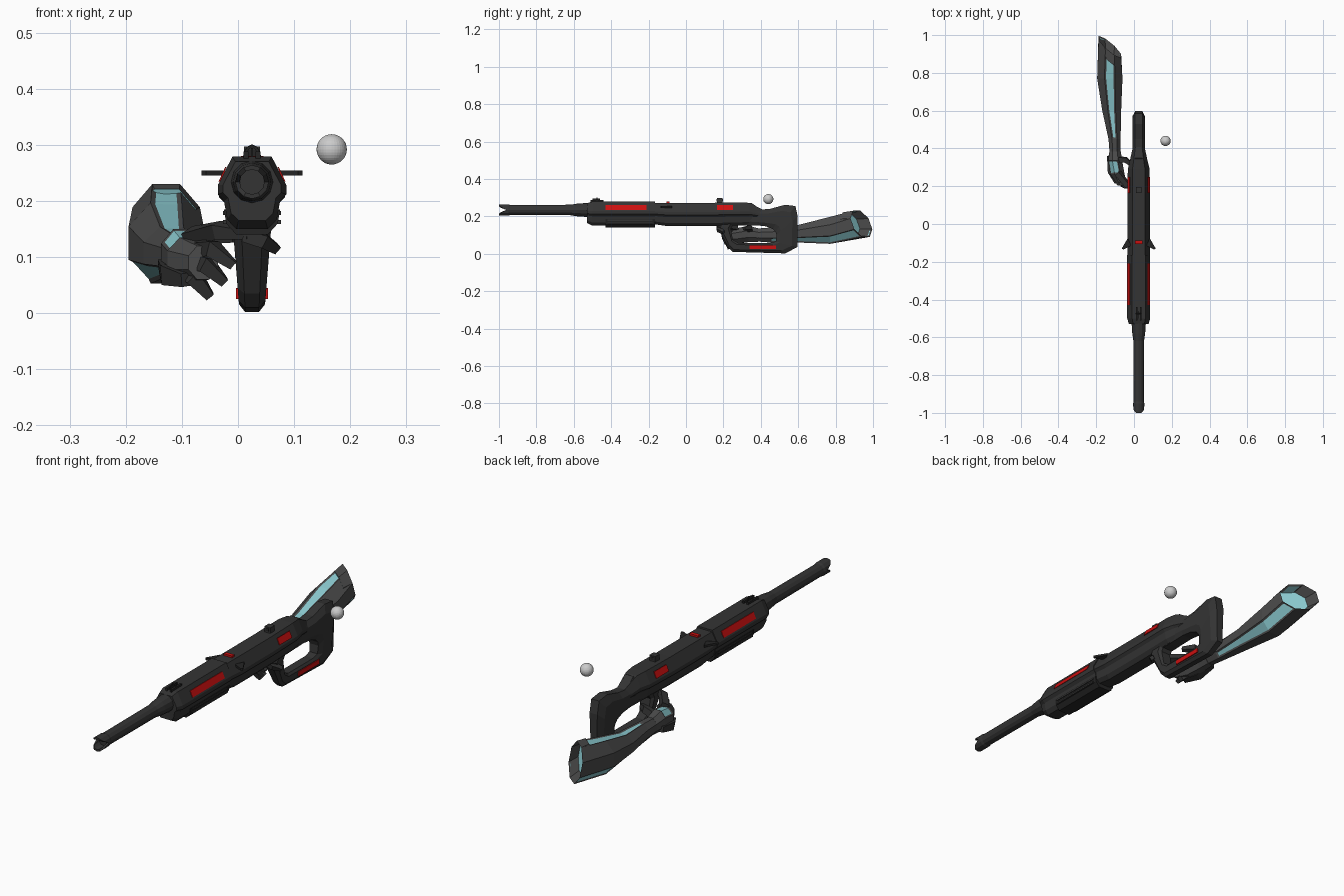
import bpy, bmesh, math
from mathutils import Vector

if "Cube" in bpy.data.objects:
    bpy.data.objects.remove(bpy.data.objects["Cube"])

CX = 0.025  # centre line of the rifle


def material(name, col):
    m = bpy.data.materials.new(name)
    m.diffuse_color = (*col, 1)
    m.use_nodes = True
    m.node_tree.nodes["Principled BSDF"].inputs["Base Color"].default_value = m.diffuse_color
    return m


GUN = material("gunmetal black", (0.034, 0.034, 0.034))
DARK = material("deep black", (0.018, 0.018, 0.018))
ARM = material("armour grey", (0.07, 0.07, 0.07))
CYAN = material("pale cyan", (0.27, 0.62, 0.66))
RED = material("signal red", (0.6, 0.005, 0.005))
BALL = material("light grey", (0.6, 0.6, 0.6))


def loft(name, rings, mat, cyclic=False):
    """Skin a list of equal-length point rings; side faces come first, caps last."""
    bm = bmesh.new()
    vs = [[bm.verts.new(p) for p in r] for r in rings]
    n = len(rings[0])
    for i in range(len(vs) - (0 if cyclic else 1)):
        a, b = vs[i], vs[(i + 1) % len(vs)]
        for k in range(n):
            bm.faces.new((a[k], a[(k + 1) % n], b[(k + 1) % n], b[k]))
    if not cyclic:
        bm.faces.new(vs[0])
        bm.faces.new(vs[-1])
    bmesh.ops.recalc_face_normals(bm, faces=bm.faces)
    me = bpy.data.meshes.new(name)
    bm.to_mesh(me)
    bm.free()
    ob = bpy.data.objects.new(name, me)
    bpy.context.collection.objects.link(ob)
    me.materials.append(mat)
    return ob


def inset_panels(ob, indices, mat, thick, depth, push=0):
    """Inset the chosen faces as one region and recolour them."""
    if mat.name not in ob.data.materials:
        ob.data.materials.append(mat)
    bm = bmesh.new()
    bm.from_mesh(ob.data)
    bm.faces.ensure_lookup_table()
    fs = [bm.faces[i] for i in indices]
    bmesh.ops.inset_region(bm, faces=fs, thickness=thick, depth=depth, use_even_offset=True)
    for f in fs:
        f.material_index = 1
    bmesh.ops.translate(bm, verts=list({v for f in fs for v in f.verts}), vec=(0, push, 0))
    bm.to_mesh(ob.data)
    bm.free()


def prism(name, pts, y0, y1, mat):
    """Extrude an (x, z) profile along y; x is relative to the rifle centre."""
    return loft(name, [[(CX + x, y, z) for x, z in pts] for y in (y0, y1)], mat)


def box(name, x0, x1, y0, y1, z0, z1, mat):
    return prism(name, [(x0, z0), (x1, z0), (x1, z1), (x0, z1)], y0, y1, mat)


def bar(name, pts, radii, mat):
    """Square tapered bar along a path."""
    pts = [Vector(p) for p in pts]
    rings = []
    for i, p in enumerate(pts):
        d = (pts[min(i + 1, len(pts) - 1)] - pts[max(i - 1, 0)]).normalized()
        u = d.cross(Vector((0, 1, 0.2))).normalized()
        w = d.cross(u)
        rings.append([p + radii[i] * (a * u + b * w) for a, b in ((1, 1), (-1, 1), (-1, -1), (1, -1))])
    return loft(name, rings, mat)


# --- rifle housing ---
HALF = [(0.035, 0.28), (0.061, 0.225), (0.061, 0.207), (0.05, 0.194), (0.044, 0.158), (0.028, 0.14)]


def housing(y, sx, zlo, zhi):
    prof = HALF + [(-x, z) for x, z in reversed(HALF)]
    return [(CX + x * sx, y, zlo + (z - 0.14) / 0.14 * (zhi - zlo)) for x, z in prof]


loft("front_housing", [housing(-0.53, 0.85, 0.165, 0.27), housing(-0.50, 1, 0.15, 0.279),
                       housing(-0.165, 1, 0.15, 0.279)], GUN)
loft("receiver", [housing(-0.17, 0.96, 0.158, 0.272), housing(-0.10, 0.97, 0.148, 0.272),
                  housing(0.12, 0.97, 0.148, 0.272), housing(0.29, 0.95, 0.152, 0.275),
                  housing(0.34, 0.75, 0.155, 0.272), housing(0.41, 0.5, 0.165, 0.236)], GUN)
prism("foregrip", [(0.05, 0.185), (0.046, 0.16), (0.028, 0.14), (-0.028, 0.14), (-0.046, 0.16), (-0.05, 0.185)],
      -0.43, -0.165, DARK)
for s, side in ((1, "right"), (-1, "left")):
    for j, z in enumerate((0.162, 0.178)):
        box(f"{side}_foregrip_rib_{j}", s * 0.04, s * 0.052, -0.42, -0.18, z - 0.003, z + 0.004, GUN)
    # red plates on the slanted upper sides and along the lower stock
    plate = [(s * 0.0455, 0.261), (s * 0.0475, 0.261), (s * 0.0595, 0.235), (s * 0.0555, 0.235)]
    prism(f"{side}_front_red_plate", plate, -0.43, -0.21, RED)
    prism(f"{side}_rear_red_plate", plate, 0.165, 0.25, RED)
    # swept side fins
    fin = [(0.04, -0.115), (0.058, -0.075), (0.09, -0.13), (0.082, -0.135)]
    loft(f"{side}_fin", [[(CX + s * x, y, z) for x, y in fin] for z in (0.245, 0.254)], DARK)
    box(f"{side}_stock_red_plate", s * 0.024, s * 0.0285, 0.34, 0.48, 0.025, 0.045, RED)
box("top_red_plate", -0.02, 0.02, -0.105, -0.088, 0.268, 0.28, RED)

# --- barrel with a notched muzzle ---
N = 12
stations = [(-0.955, 0.022), (-1.0, 0.022), (-1.0, 0.03), (-0.95, 0.03), (-0.94, 0.027), (-0.62, 0.028),
            (-0.58, 0.034), (-0.52, 0.038)]
rings = []
for y, r in stations:
    ring = []
    for k in range(N):
        a = math.tau * k / N
        notch = 0.04 * max(0, 1 - abs(math.sin(a)) * 1.4) if y < -0.99 else 0
        ring.append((CX + r * math.cos(a), y + notch, 0.234 + r * math.sin(a)))
    rings.append(ring)
loft("barrel", rings, GUN)

# --- sights ---
for s in (-1, 1):
    box("front_sight_ear", s * 0.006, s * 0.015, -0.51, -0.44, 0.27, 0.288, DARK)
arch = [(CX + 0.014 * math.cos(math.pi * k / 6), -0.475, 0.275 + 0.023 * math.sin(math.pi * k / 6)) for k in range(7)]
bar("front_sight_arch", arch, [0.0025] * 7, DARK)
box("front_sight_blade", -0.002, 0.002, -0.5, -0.46, 0.275, 0.294, DARK)
box("rear_sight", -0.014, 0.014, 0.165, 0.195, 0.265, 0.297, GUN)
box("rear_sight_window", -0.007, 0.007, 0.163, 0.197, 0.28, 0.292, DARK)

# --- thumbhole stock: outer and inner outline points (y, z), skinned as a closed loop ---
pairs = [((0.35, 0.272), (0.29, 0.150)), ((0.40, 0.236), (0.38, 0.152)), ((0.45, 0.240), (0.43, 0.146)),
         ((0.53, 0.262), (0.465, 0.132)), ((0.585, 0.255), (0.478, 0.118)), ((0.597, 0.20), (0.484, 0.100)),
         ((0.595, 0.035), (0.480, 0.066)), ((0.53, 0.002), (0.45, 0.058)), ((0.25, 0.010), (0.28, 0.058)),
         ((0.225, 0.035), (0.25, 0.075)), ((0.165, 0.145), (0.24, 0.135)), ((0.20, 0.200), (0.25, 0.150))]
rings = []
for o, i in pairs:
    o, i = Vector(o), Vector(i)
    sec = []
    for t, f in ((0, 0.55), (0.25, 1), (0.8, 1), (1, 0.7)):
        p = o.lerp(i, t)
        sec.append((f * (0.022 + 0.012 * min(1, max(0, p.y / 0.15))), p))
    rings.append([(CX + w, p.x, p.y) for w, p in sec] + [(CX - w, p.x, p.y) for w, p in reversed(sec)])
loft("stock", rings, GUN, cyclic=True)


# --- armoured forearm ---
def octagon(y, x, z, rx, rz, sx=0, sz=0):
    ring = []
    for k in range(8):
        a = math.radians(22.5 + 45 * k)
        dx, dz = 1.082 * rx * math.cos(a), 1.082 * rz * math.sin(a)
        ring.append((x + dx, y - sx * dx - sz * dz, z + dz))
    return ring


arm = [octagon(0.36, -0.10, 0.10, 0.028, 0.033), octagon(0.45, -0.103, 0.10, 0.032, 0.04),
       octagon(0.60, -0.118, 0.107, 0.050, 0.047), octagon(0.77, -0.128, 0.125, 0.067, 0.072),
       octagon(0.938, -0.128, 0.16, 0.060, 0.070, 0.8, 0.35)]
forearm = loft("forearm", arm, ARM)
cap = 4 * 8 + 1
strips = [i * 8 + k for k in (1, 4, 6) for i in (1, 2, 3)]
inset_panels(forearm, strips, CYAN, 0.008, -0.003)
# the open elbow end is the only large many-sided face at the back
end = max((p for p in forearm.data.polygons if len(p.vertices) == 8), key=lambda p: p.center.y).index
inset_panels(forearm, [end], CYAN, 0.009, 0, -0.06)

# --- hand ---
palm = loft("palm", [octagon(0.385, -0.10, 0.10, 0.030, 0.036), octagon(0.335, -0.10, 0.106, 0.037, 0.044),
                     octagon(0.265, -0.088, 0.095, 0.038, 0.040), octagon(0.205, -0.062, 0.09, 0.026, 0.030)], ARM)
inset_panels(palm, [8 + 1, 8 + 2], CYAN, 0.006, -0.002)
fingers = {
    "index_finger": [(-0.085, 0.27, 0.135), (-0.035, 0.205, 0.148), (0.02, 0.17, 0.14)],
    "middle_finger": [(-0.08, 0.26, 0.115), (-0.045, 0.20, 0.115), (-0.008, 0.20, 0.085)],
    "ring_finger": [(-0.085, 0.26, 0.095), (-0.055, 0.205, 0.085), (-0.024, 0.215, 0.055)],
    "little_finger": [(-0.095, 0.27, 0.08), (-0.075, 0.22, 0.06), (-0.05, 0.23, 0.03)],
    "thumb": [(-0.085, 0.34, 0.125), (-0.045, 0.34, 0.14), (-0.005, 0.31, 0.135)],
}
for name, pts in fingers.items():
    bar(name, pts, [0.015, 0.0135, 0.008], GUN)
bar("index_fingertip", [(0.01, 0.175, 0.14), (0.045, 0.175, 0.13), (0.068, 0.20, 0.115)], [0.011, 0.012, 0.008], GUN)
bar("hand_heel", [(-0.13, 0.36, 0.085), (-0.12, 0.28, 0.07), (-0.09, 0.22, 0.06)], [0.012, 0.018, 0.012], GUN)

# --- floating ball ---
bpy.ops.mesh.primitive_uv_sphere_add(segments=32, ring_count=16, radius=0.027, location=(0.167, 0.44, 0.292))
ball = bpy.context.object
ball.name = "floating_ball"
ball.data.materials.append(BALL)
